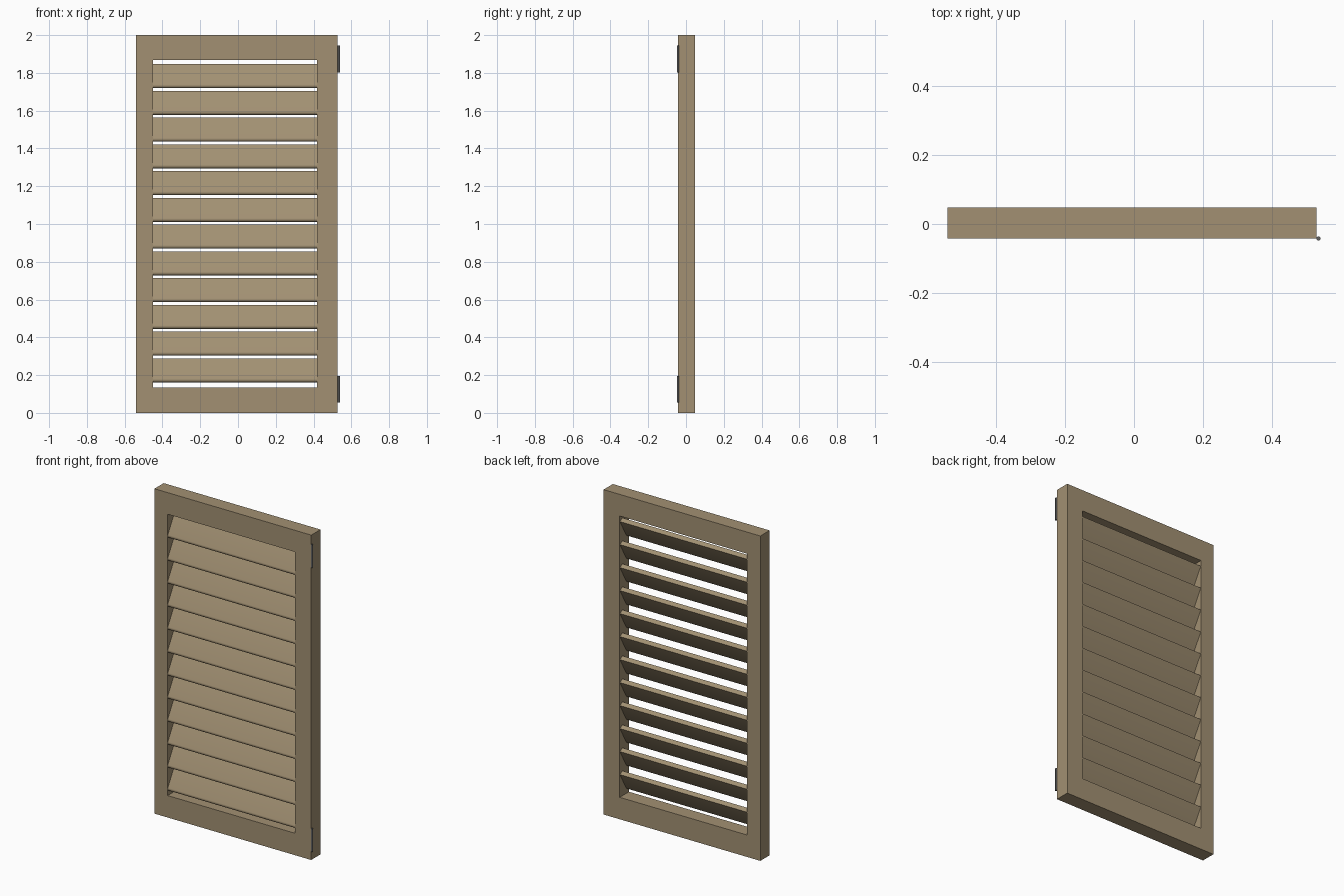
import bpy, bmesh, math
from mathutils import Vector

if "Cube" in bpy.data.objects:
    bpy.data.objects.remove(bpy.data.objects["Cube"])


def material(name, rgb):
    m = bpy.data.materials.new(name)
    m.diffuse_color = (*rgb, 1)
    m.use_nodes = True
    m.node_tree.nodes["Principled BSDF"].inputs["Base Color"].default_value = m.diffuse_color
    return m


wood = material("wood", (0.36, 0.28, 0.17))
metal = material("metal", (0.12, 0.12, 0.12))


def finish(name, bm, mat, smooth=False):
    bmesh.ops.recalc_face_normals(bm, faces=bm.faces)
    mesh = bpy.data.meshes.new(name)
    bm.to_mesh(mesh)
    bm.free()
    mesh.materials.append(mat)
    ob = bpy.data.objects.new(name, mesh)
    bpy.context.collection.objects.link(ob)
    if smooth:
        bpy.ops.object.select_all(action='DESELECT')
        ob.select_set(True)
        bpy.context.view_layer.objects.active = ob
        bpy.ops.object.shade_smooth_by_angle(angle=math.radians(35))
    return ob


# Frame: rectangular ring, slightly wider on the hinge side
FRONT, BACK = -0.042, 0.048
LEFT, RIGHT = -0.54, 0.528
IN_L, IN_R, IN_B, IN_T = -0.45, 0.418, 0.135, 1.867


def rect(bm, x0, x1, z0, z1, y):
    return [bm.verts.new((x, y, z)) for x, z in
            ((x0, z0), (x1, z0), (x1, z1), (x0, z1))]


bm = bmesh.new()
loops = [rect(bm, LEFT, RIGHT, 0, 2, FRONT), rect(bm, IN_L, IN_R, IN_B, IN_T, FRONT),
         rect(bm, IN_L, IN_R, IN_B, IN_T, BACK), rect(bm, LEFT, RIGHT, 0, 2, BACK)]
for k in range(4):
    a, b = loops[k], loops[(k + 1) % 4]
    for i in range(4):
        j = (i + 1) % 4
        bm.faces.new((a[i], a[j], b[j], b[i]))
finish("frame", bm, wood)

# Slats: tilted boards with a round front nose and a square back edge
R, LENGTH, TILT = 0.014, 0.122, math.radians(60)
along = Vector((0, math.cos(TILT), math.sin(TILT)))
across = Vector((0, -math.sin(TILT), math.cos(TILT)))
profile = [along * LENGTH - across * R, along * LENGTH + across * R]
for i in range(11):
    a = math.pi * i / 10
    profile.append(across * R * math.cos(a) - along * R * math.sin(a))

for n in range(12):
    nose = Vector((0, -0.027, 0.1615 + R + n * 0.1416))
    bm = bmesh.new()
    ends = [[bm.verts.new(p + nose + Vector((x, 0, 0))) for p in profile]
            for x in (IN_L, IN_R)]
    bm.faces.new(ends[0])
    bm.faces.new(ends[1])
    for i in range(len(profile)):
        j = (i + 1) % len(profile)
        bm.faces.new((ends[0][i], ends[0][j], ends[1][j], ends[1][i]))
    finish(f"slat_{n + 1}", bm, wood, True)

# Hinge pins on the front right edge
for name, z in (("lower_hinge", 0.125), ("upper_hinge", 1.874)):
    bm = bmesh.new()
    bmesh.ops.create_cone(bm, cap_ends=True, segments=16, radius1=0.006,
                          radius2=0.006, depth=0.142)
    bmesh.ops.translate(bm, verts=bm.verts, vec=(0.534, FRONT, z))
    finish(name, bm, metal, True)
